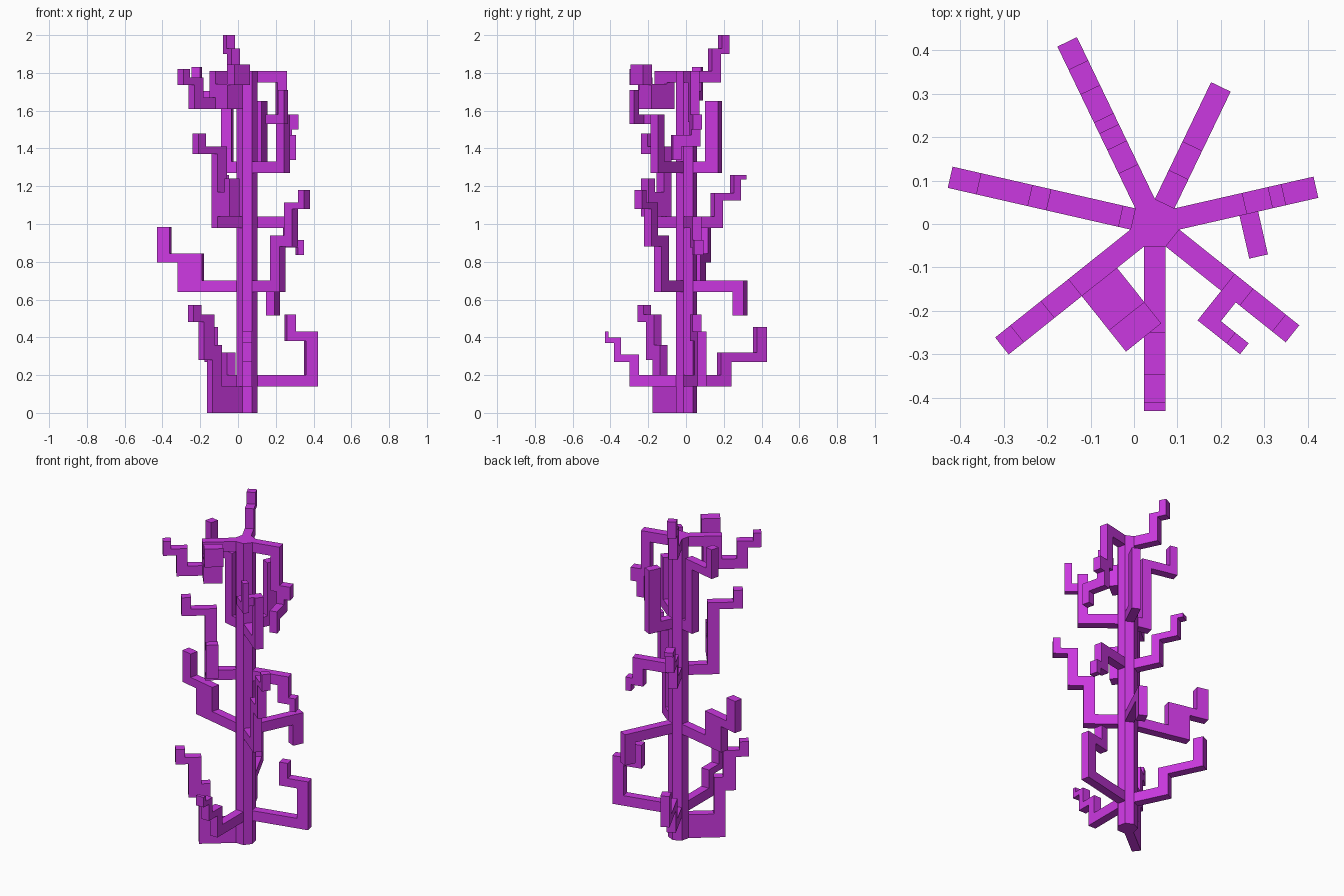
import bpy, bmesh, math
from mathutils import Vector

if "Cube" in bpy.data.objects:
    bpy.data.objects.remove(bpy.data.objects["Cube"])

CX, SIDE, N = 0.048, 0.05, 7
APO = SIDE / 2 / math.tan(math.pi / N)
mat = bpy.data.materials.new("purple")
mat.diffuse_color = (0.6, 0.04, 0.75, 1)
mat.use_nodes = True
mat.node_tree.nodes["Principled BSDF"].inputs["Base Color"].default_value = mat.diffuse_color


def prism(name, pts, vec):
    """Extrude one flat outline along vec."""
    bm = bmesh.new()
    face = bm.faces.new([bm.verts.new(p) for p in pts])
    ext = bmesh.ops.extrude_face_region(bm, geom=[face], use_keep_orig=True)
    bmesh.ops.translate(bm, vec=vec, verts=[v for v in ext["geom"] if isinstance(v, bmesh.types.BMVert)])
    bmesh.ops.recalc_face_normals(bm, faces=bm.faces)
    me = bpy.data.meshes.new(name)
    bm.to_mesh(me)
    bm.free()
    me.materials.append(mat)
    ob = bpy.data.objects.new(name, me)
    bpy.context.collection.objects.link(ob)


def axes(k):
    a = -math.pi / 2 + k * 2 * math.pi / N
    d = Vector((math.cos(a), math.sin(a), 0))
    return d, Vector((d.y, -d.x, 0))   # outward, and to its right


def slab(name, origin, d, start, outline, width):
    """Stepped outline: z, then alternating distance and z, back to start."""
    r, z = start, outline[0]
    rz = [(r, z)]
    for i, v in enumerate(outline[1:]):
        if i % 2 == 0:
            r = v
        else:
            z = v
        rz.append((r, z))
    rz.append((start, z))
    w = Vector((-d.y, d.x, 0)) * width
    prism(name, [origin + d * a - w / 2 + Vector((0, 0, b)) for a, b in rz], w)


def branch(name, k, *outline):
    slab(name, Vector((CX, 0, 0)), axes(k)[0], APO - 0.002, outline, SIDE)


def twig(name, k, sign, along0, along1, *outline):
    """Arm leaving a branch sideways."""
    d, p = axes(k)
    slab(name, Vector((CX, 0, 0)) + d * (along0 + along1) / 2, p * sign, 0.024, outline, along1 - along0)


# seven-sided trunk
R = SIDE / 2 / math.sin(math.pi / N)
prism("trunk", [(CX + R * math.cos(t), R * math.sin(t), 0) for t in
                (-math.pi / 2 + (i + 0.5) * 2 * math.pi / N for i in range(N))], (0, 0, 1.81))

# lowest tier
branch("low_branch_front", 0, .14, .30, .27, .38, .37, .43, .43, .41, .40, .345, .31, .25, .20)
branch("low_branch_right", 2, .14, .38, .43, .26, .52, .21, .38, .315, .20)
branch("low_branch_back", 4, .14, .254, .27, .465, .455, .405, .32, .195, .20)
branch("foot_branch", 6, 0, .253, .28, .31, .48, .381, .57, .33, .52, .24, .36, .19, .14)
# second tier
branch("second_branch_right", 1, .64, .24, .88, .325, 1.08, .405, 1.18, .365, 1.115, .27, .94, .175, .70)
branch("second_branch_back", 3, .64, .285, .515, .35, .70)
branch("second_branch_left", 5, .64, .372, .795, .483, .985, .415, .845, .24, .70)
# third tier
branch("third_branch_right", 2, .98, .2, .875, .27, .835, .304, .915, .263, 1.04)
branch("third_branch_back", 4, .98, .204, 1.125, .31, 1.235, .343, 1.26, .27, 1.165, .155, 1.04)
branch("third_branch_left", 6, .98, .221, 1.37, .349, 1.48, .297, 1.41, .155, 1.04)
twig("third_twig_left", 6, -1, .155, .221, 1.04, .13, 1.24, .085, 1.17)
# fourth tier
branch("fourth_branch_right", 1, 1.27, .27, 1.58, .215, 1.33)
branch("fourth_branch_back", 3, 1.27, .199, 1.65, .125, 1.33)
branch("fourth_branch_left", 5, 1.27, .135, 1.655, .295, 1.83, .25, 1.705, .08, 1.33)
twig("fourth_twig_right", 1, 1, .215, .258, 1.53, .112, 1.58)
d1, p1 = axes(1)
slab("fourth_twig_tip", Vector((CX, 0, 0)) + p1 * .096, d1, .257, (1.53, .34, 1.71, .30, 1.58), .032)
# top tier
branch("top_branch_right", 2, 1.75, .16, 1.54, .194, 1.41, .238, 1.5, .273, 1.58, .212, 1.81)
twig("top_twig_right", 2, 1, .194, .238, 1.41, .08, 1.34, .126, 1.47)
branch("top_branch_back", 4, 1.75, .193, 1.90, .243, 2.0, .20, 1.93, .14, 1.81)
branch("top_branch_left", 6, 1.75, .13, 1.61, .375, 1.735, .45, 1.82, .405, 1.775, .315, 1.67, .235, 1.81)
twig("top_twig_left", 6, -1, .131, .235, 1.61, .13, 1.735, .188, 1.845, .125, 1.74)
